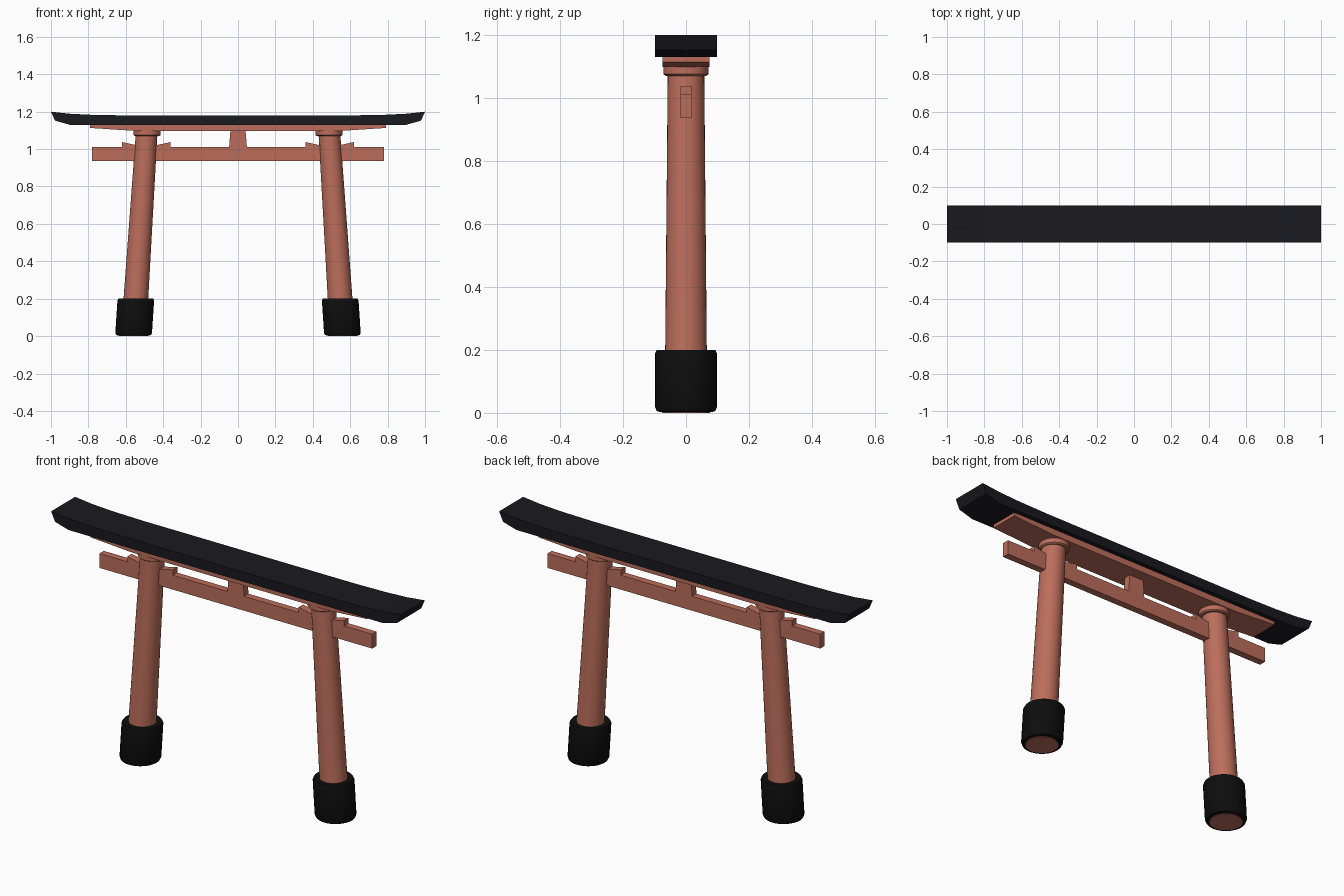
import bpy, bmesh, math
from mathutils import Vector

if "Cube" in bpy.data.objects:
    bpy.data.objects.remove(bpy.data.objects["Cube"])


def material(name, rgb):
    m = bpy.data.materials.new(name)
    m.diffuse_color = (*rgb, 1)
    m.use_nodes = True
    m.node_tree.nodes["Principled BSDF"].inputs["Base Color"].default_value = m.diffuse_color
    return m


RED = material("red_paint", (0.50, 0.155, 0.105))
ROOF = material("roof_black", (0.010, 0.010, 0.014))
BLACK = material("base_black", (0.004, 0.004, 0.004))


def finish(name, bm, mat, smooth=False):
    bmesh.ops.recalc_face_normals(bm, faces=bm.faces)
    me = bpy.data.meshes.new(name)
    bm.to_mesh(me)
    bm.free()
    me.materials.append(mat)
    ob = bpy.data.objects.new(name, me)
    bpy.context.collection.objects.link(ob)
    if smooth:
        bpy.ops.object.select_all(action='DESELECT')
        ob.select_set(True)
        bpy.context.view_layer.objects.active = ob
        bpy.ops.object.shade_smooth_by_angle(angle=math.radians(35))
    return ob


def slab(name, outline, half_y, mat):
    """Extrude an x-z outline symmetrically through y."""
    bm = bmesh.new()
    face = bm.faces.new([bm.verts.new((x, -half_y, z)) for x, z in outline])
    new = bmesh.ops.extrude_face_region(bm, geom=[face])["geom"]
    for v in new:
        if isinstance(v, bmesh.types.BMVert):
            v.co.y = half_y
    return finish(name, bm, mat)


def mirrored(right_half):
    """Complete an outline from its right half."""
    return right_half + [(-x, z) for x, z in reversed(right_half)]


def turned(name, profile, axis, mat, sides=32):
    """Sweep (radius, height) rings along a leaning axis, capped at both ends."""
    bm = bmesh.new()
    rings = []
    for r, z in profile:
        c = axis(z)
        rings.append([bm.verts.new(c + Vector((r * math.cos(a), r * math.sin(a), 0)))
                      for a in (2 * math.pi * i / sides for i in range(sides))])
    for low, high in zip(rings, rings[1:]):
        for i in range(sides):
            j = (i + 1) % sides
            bm.faces.new((low[i], low[j], high[j], high[i]))
    bm.faces.new(rings[0])
    bm.faces.new(rings[-1])
    return finish(name, bm, mat, smooth=True)


# Upswept top lintel and the red lintel beneath it
slab("top_lintel", mirrored([(0.9, 1.13), (0.978, 1.152), (1.0, 1.2),
                             (0.9, 1.189), (0.78, 1.183), (0.6, 1.18)]), 0.098, ROOF)
slab("lower_lintel", mirrored([(0.56, 1.098), (0.79, 1.113), (0.79, 1.131)]), 0.075, RED)

# Tie beam and central strut
slab("tie_beam", mirrored([(0.78, 0.936), (0.78, 1.01)]), 0.018, RED)
slab("centre_strut", mirrored([(0.048, 1.005), (0.04, 1.105)]), 0.018, RED)

for side, label in ((-1, "left"), (1, "right")):
    def lean(z, s=side):
        return Vector((s * (0.559 - 0.065 * z), 0, z))

    def upright(z, s=side):
        return Vector((s * 0.486, 0, z))

    # Leaning pillar, its foot sleeve and capital ring
    turned(f"{label}_pillar", [(0.077, 0), (0.074, 0.02), (0.066, 0.2), (0.058, 1.08)], lean, RED)
    turned(f"{label}_foot_sleeve", [(0.083, 0.003), (0.093, 0.006), (0.098, 0.018),
                                    (0.098, 0.19), (0.093, 0.2)], lean, BLACK)
    turned(f"{label}_capital", [(0.065, 1.07), (0.072, 1.075), (0.072, 1.1)], upright, RED)

    # Wedges either side of the pillar, resting on the tie beam
    slab(f"{label}_wedges", [(side * x, z) for x, z in
                             ((0.36, 1.008), (0.62, 1.008), (0.62, 1.038),
                              (0.54, 1.02), (0.44, 1.02), (0.36, 1.038))], 0.018, RED)
